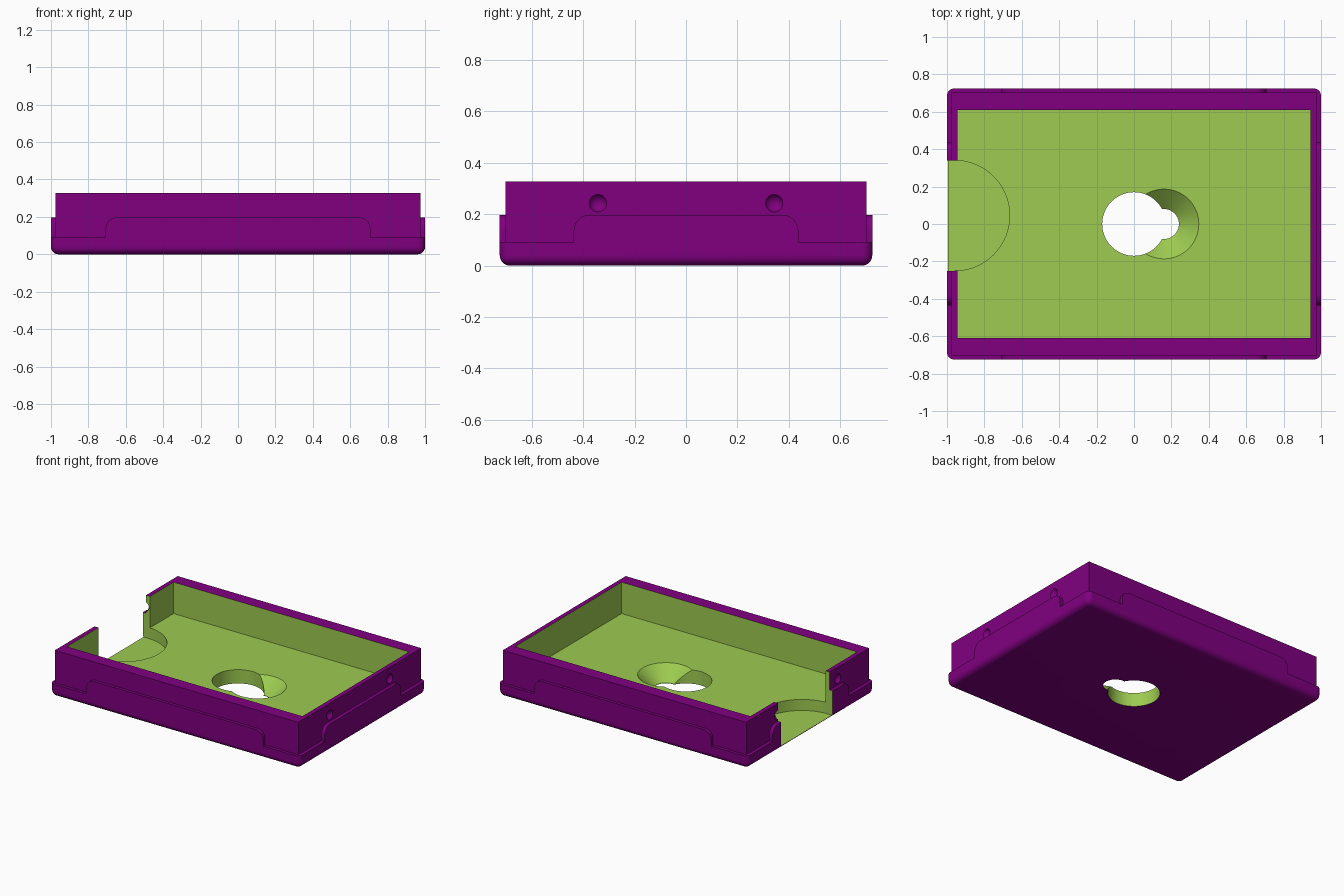
import bpy, bmesh
from math import cos, sin, pi, radians
from mathutils import Matrix, Vector

if "Cube" in bpy.data.objects:
    bpy.data.objects.remove(bpy.data.objects["Cube"])


def material(name, rgb):
    m = bpy.data.materials.new(name)
    m.use_nodes = True
    m.diffuse_color = (*rgb, 1)
    m.node_tree.nodes["Principled BSDF"].inputs["Base Color"].default_value = (*rgb, 1)
    return m


MATS = [material("purple_plastic", (0.216, 0.0, 0.216)),
        material("green_interior", (0.337, 0.597, 0.082))]
PURPLE, GREEN = 0, 1


def finish(bm, name, color):
    bmesh.ops.recalc_face_normals(bm, faces=bm.faces)
    for f in bm.faces:
        f.material_index = color
    mesh = bpy.data.meshes.new(name)
    bm.to_mesh(mesh)
    bm.free()
    for m in MATS:
        mesh.materials.append(m)
    ob = bpy.data.objects.new(name, mesh)
    bpy.context.collection.objects.link(ob)
    return ob


def box(name, hx, hy, z0, z1, color, rounding=0):
    bm = bmesh.new()
    bmesh.ops.create_cube(bm, size=2)
    for v in bm.verts:
        v.co = (v.co.x * hx, v.co.y * hy, z1 if v.co.z > 0 else z0)
    if rounding:
        edges = [e for e in bm.edges if min(v.co.z for v in e.verts) == min(v.co.z for v in bm.verts)]
        bmesh.ops.bevel(bm, geom=edges, offset=rounding, segments=8,
                        profile=0.5, affect='EDGES')
    return finish(bm, name, color)


def extrude(name, points, direction, color):
    bm = bmesh.new()
    face = bm.faces.new([bm.verts.new(p) for p in points])
    new = bmesh.ops.extrude_face_region(bm, geom=[face])["geom"]
    verts = [g for g in new if isinstance(g, bmesh.types.BMVert)]
    bmesh.ops.translate(bm, verts=verts, vec=Vector(direction))
    return finish(bm, name, color)


def arc(cx, cy, r, start, end, steps):
    angles = [radians(start + (end - start) * i / steps) for i in range(steps + 1)]
    return [(cx + r * cos(a), cy + r * sin(a)) for a in angles]


def cone(name, x, r0, r1, z0, z1):
    bm = bmesh.new()
    bmesh.ops.create_cone(bm, cap_ends=True, segments=64, radius1=r0, radius2=r1,
                          depth=z1 - z0, matrix=Matrix.Translation((x, 0, (z0 + z1) / 2)))
    return finish(bm, name, GREEN)


def combine(target, tool, operation):
    mod = target.modifiers.new(operation.lower(), 'BOOLEAN')
    mod.operation, mod.solver, mod.object = operation, 'EXACT', tool
    bpy.context.view_layer.objects.active = target
    bpy.ops.object.modifier_apply(modifier=mod.name)
    bpy.data.objects.remove(tool)


FLOOR, TOP, TAB_TOP = 0.10, 0.327, 0.197

# Rounded base rim with the narrower body standing on it
tray = box("tray", 1.0, 0.725, 0, 0.092, PURPLE, rounding=0.04)
combine(tray, box("body", 0.975, 0.703, 0.05, TOP, PURPLE), 'UNION')


# Raised tabs in the middle of every side, made as bands through the body
def tab_outline(half):
    r = 0.06
    return ([(half, 0.06)] + arc(half - r, TAB_TOP - r, r, 0, 90, 8)
            + arc(r - half, TAB_TOP - r, r, 90, 180, 8) + [(-half, 0.06)])


long_tabs = extrude("long_tabs", [(u, -0.725, z) for u, z in tab_outline(0.708)],
                    (0, 1.45, 0), PURPLE)
combine(tray, long_tabs, 'UNION')
short_tabs = extrude("short_tabs", [(-1, u, z) for u, z in tab_outline(0.437)],
                     (2, 0, 0), PURPLE)
combine(tray, short_tabs, 'UNION')

# Open compartment
combine(tray, box("compartment", 0.943, 0.61, FLOOR, 0.5, GREEN), 'DIFFERENCE')

# Round dimples on the outside of the short walls
for side in (-1, 1):
    for y in (-0.343, 0.343):
        bm = bmesh.new()
        bmesh.ops.create_uvsphere(bm, u_segments=32, v_segments=16, radius=0.036,
                                  matrix=Matrix.Translation((side * 0.987, y, 0.243)))
        combine(tray, finish(bm, "dimple", PURPLE), 'DIFFERENCE')

# Thumb notch through one short wall and into the floor
outline = [(-1.1, -0.25)] + arc(-0.96, 0.045, 0.295, -90, 90, 40) + [(-1.1, 0.34)]
notch = extrude("thumb_notch", [(x, y, 0.02) for x, y in outline], (0, 0, 0.5), GREEN)
combine(tray, notch, 'DIFFERENCE')

# Keyhole: head opening, shank slot and countersink
combine(tray, cone("head_opening", 0, 0.17, 0.17, -0.1, 0.2), 'DIFFERENCE')
combine(tray, cone("shank_slot", 0.16, 0.08, 0.08, -0.1, 0.06), 'DIFFERENCE')
combine(tray, cone("countersink", 0.16, 0.08, 0.187, 0.003, FLOOR + 0.0005), 'DIFFERENCE')

# Smooth the curved surfaces, keep the edges sharp
bpy.ops.object.select_all(action='DESELECT')
tray.select_set(True)
bpy.context.view_layer.objects.active = tray
bpy.ops.object.shade_smooth_by_angle(angle=radians(30))
